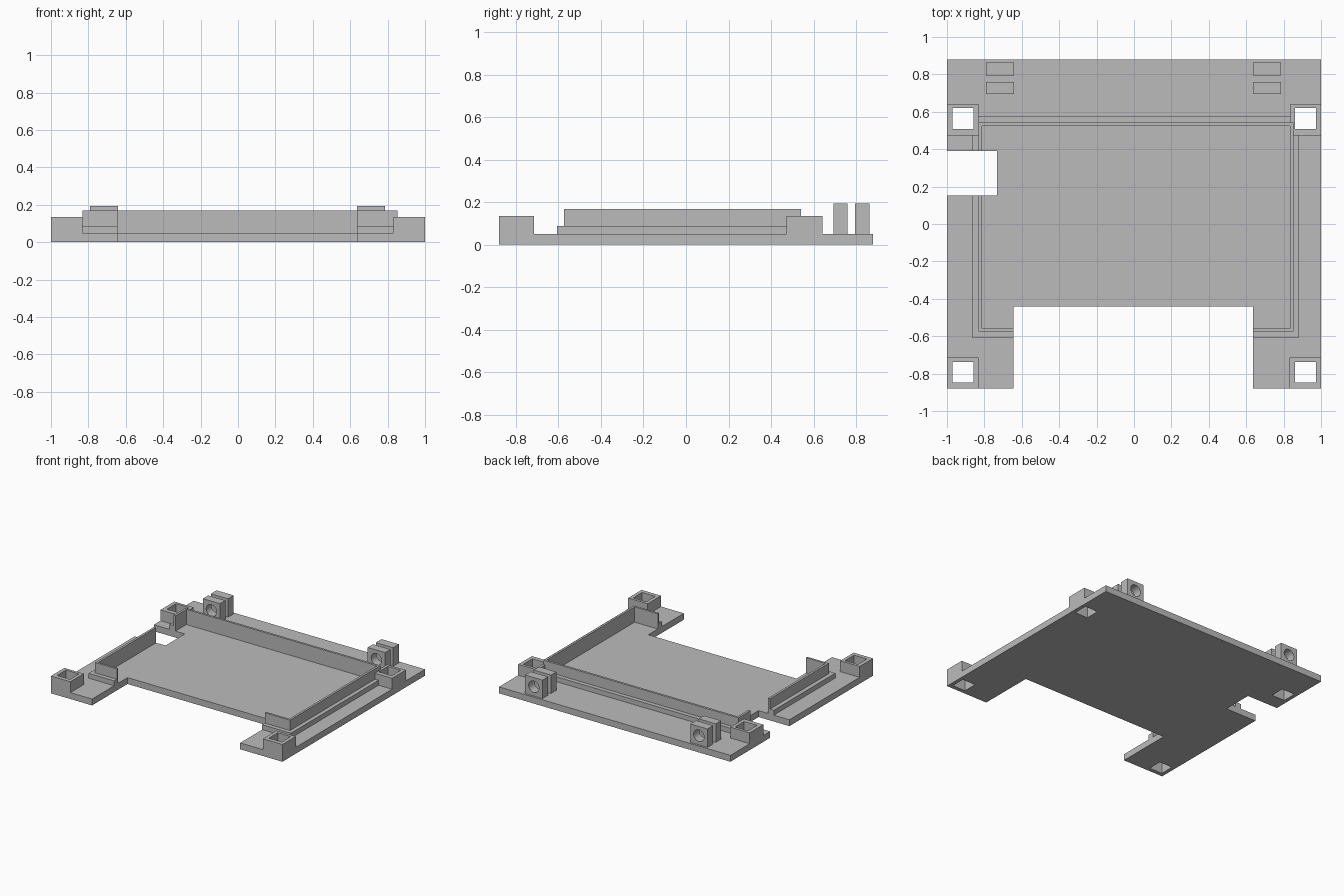
import bpy, bmesh
from math import radians
from mathutils import Matrix, Vector

cube = bpy.data.objects.get("Cube")
if cube:
    bpy.data.objects.remove(cube, do_unlink=True)

GREY = (0.5, 0.5, 0.5, 1)
mat = bpy.data.materials.new("plain grey")
mat.use_nodes = True
mat.diffuse_color = GREY
mat.node_tree.nodes["Principled BSDF"].inputs["Base Color"].default_value = GREY


def finish(name, bm):
    bmesh.ops.recalc_face_normals(bm, faces=bm.faces)
    mesh = bpy.data.meshes.new(name)
    bm.to_mesh(mesh)
    bm.free()
    mesh.materials.append(mat)
    obj = bpy.data.objects.new(name, mesh)
    bpy.context.collection.objects.link(obj)
    return obj


def add_box(bm, x0, x1, y0, y1, z0, z1):
    lo, hi = Vector((x0, y0, z0)), Vector((x1, y1, z1))
    size = Matrix.Diagonal((*(hi - lo), 1))
    bmesh.ops.create_cube(bm, size=1, matrix=Matrix.Translation((lo + hi) / 2) @ size)


def box(name, *dims):
    bm = bmesh.new()
    add_box(bm, *dims)
    return finish(name, bm)


def frame(name, outer, inner, z0, z1):
    """Rectangular tube; each rectangle is x0, x1, y0, y1."""
    bm = bmesh.new()
    rings = []
    for x0, x1, y0, y1 in (outer, inner):
        corners = ((x0, y0), (x1, y0), (x1, y1), (x0, y1))
        rings.append([bm.verts.new((x, y, z0)) for x, y in corners])
    a, b = rings
    for i in range(4):
        j = (i + 1) % 4
        bm.faces.new((a[i], a[j], b[j], b[i]))
    top = bmesh.ops.extrude_face_region(bm, geom=bm.faces[:])["geom"]
    moved = [v for v in top if isinstance(v, bmesh.types.BMVert)]
    bmesh.ops.translate(bm, verts=moved, vec=(0, 0, z1 - z0))
    return finish(name, bm)


def cut(obj, cutter):
    mod = obj.modifiers.new("cut", 'BOOLEAN')
    mod.operation = 'DIFFERENCE'
    mod.solver = 'EXACT'
    mod.object = cutter
    bpy.ops.object.select_all(action='DESELECT')
    bpy.context.view_layer.objects.active = obj
    obj.select_set(True)
    bpy.ops.object.modifier_apply(modifier=mod.name)


FLOOR = 0.05
EDGE = 0.88

# Corner posts: outer footprint and square screw hole
back_y, front_y = (0.473, 0.642), (-EDGE, -0.715)
back_hole, front_hole = (0.508, 0.62), (-0.848, -0.737)
posts = {
    "back_right_post": ((-1, -0.832, *back_y), (-0.97, -0.858, *back_hole)),
    "back_left_post": ((0.838, 1, *back_y), (0.86, 0.972, *back_hole)),
    "front_right_post": ((-1, -0.832, *front_y), (-0.97, -0.858, *front_hole)),
    "front_left_post": ((0.832, 1, *front_y), (0.86, 0.972, *front_hole)),
}
for name, (outer, inner) in posts.items():
    frame(name, outer, inner, FLOOR, 0.135)

# Cutter for the front opening, side notch and post holes
bm = bmesh.new()
add_box(bm, -0.645, 0.635, -1, -0.442, -0.1, 0.4)
add_box(bm, -1.2, -0.733, 0.152, 0.39, -0.1, 0.4)
for _, hole in posts.values():
    add_box(bm, *hole, -0.1, 0.4)
openings = finish("openings_cutter", bm)
openings.hide_render = True

# Base plate, thin rim wall and low ledge around it
rim_outer = (-0.832, 0.852, -0.575, 0.542)
rim_inner = (-0.814, 0.835, -0.559, 0.525)
ledge_outer = (-0.865, 0.883, -0.608, 0.575)
plate = box("base_plate", -1, 1, -EDGE, EDGE, 0, FLOOR)
rim = frame("rim_wall", rim_outer, rim_inner, FLOOR, 0.169)
ledge = frame("outer_ledge", ledge_outer, rim_outer, FLOOR, 0.088)
for part in (plate, rim, ledge):
    cut(part, openings)
bpy.data.objects.remove(openings, do_unlink=True)

# Paired hinge lugs with a round pin hole
for side, x0, x1 in (("right", -0.79, -0.642), ("left", 0.635, 0.785)):
    bm = bmesh.new()
    spot = Matrix.Translation(((x0 + x1) / 2, 0.78, 0.122))
    bmesh.ops.create_cone(bm, cap_ends=True, segments=32, radius1=0.045, radius2=0.045,
                          depth=0.5, matrix=spot @ Matrix.Rotation(radians(90), 4, 'X'))
    pin = finish("pin_cutter", bm)
    pin.hide_render = True
    for row, y0, y1 in (("inner", 0.694, 0.76), ("outer", 0.794, 0.864)):
        lug = box(f"{side}_{row}_lug", x0, x1, y0, y1, FLOOR, 0.194)
        cut(lug, pin)
        bpy.ops.object.shade_smooth_by_angle(angle=radians(30))
    bpy.data.objects.remove(pin, do_unlink=True)
